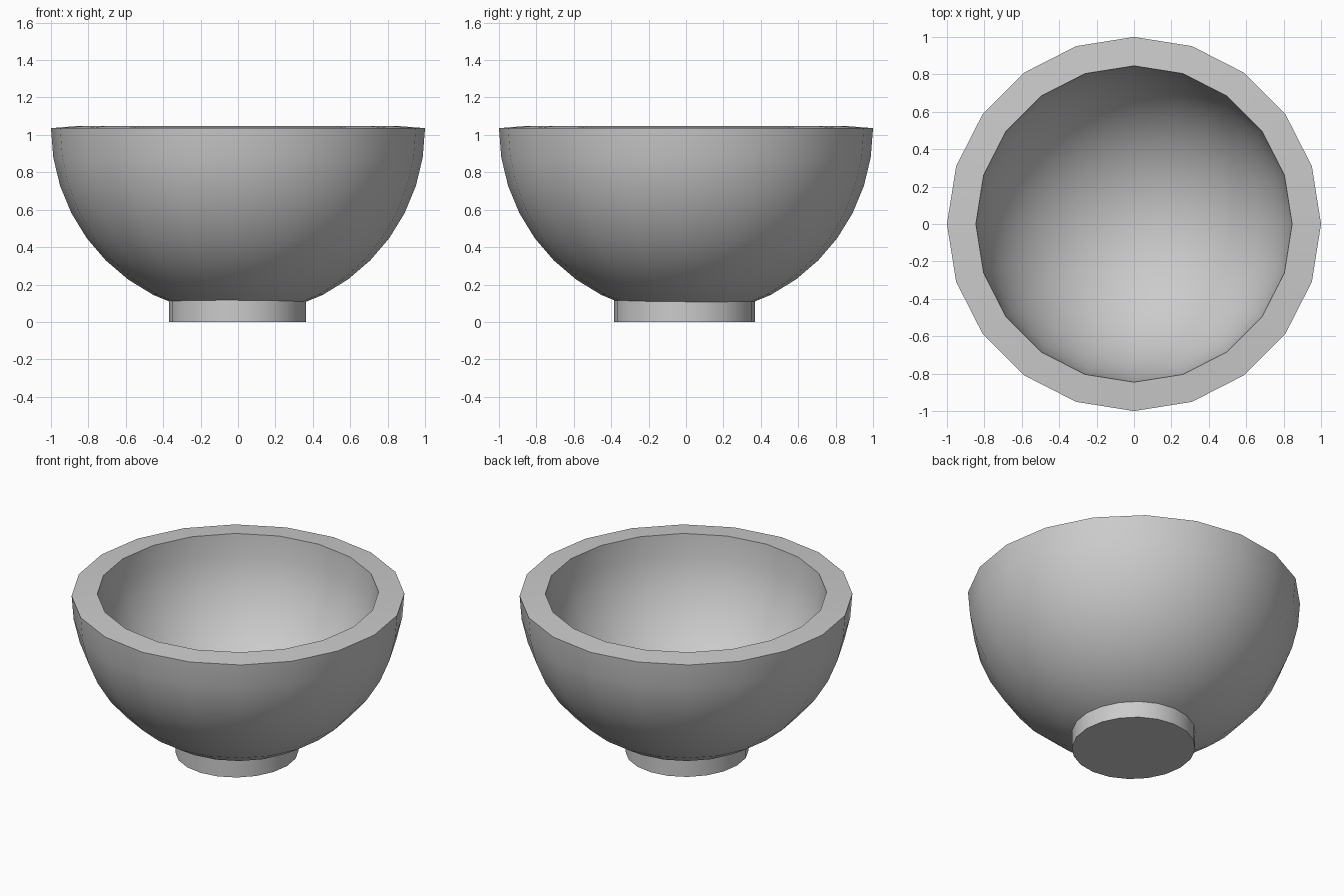
import bpy, bmesh
from mathutils import Matrix

if "Cube" in bpy.data.objects:
    bpy.data.objects.remove(bpy.data.objects["Cube"])

SIDES = 20
RIM_Z = 1.036


def make_object(name, bm):
    bmesh.ops.recalc_face_normals(bm, faces=bm.faces[:])
    mesh = bpy.data.meshes.new(name)
    bm.to_mesh(mesh)
    bm.free()
    obj = bpy.data.objects.new(name, mesh)
    bpy.context.collection.objects.link(obj)
    bpy.ops.object.select_all(action='DESELECT')
    obj.select_set(True)
    bpy.context.view_layer.objects.active = obj
    return obj


# Bowl: lower half of a sphere, thickened inward
bm = bmesh.new()
bmesh.ops.create_uvsphere(bm, u_segments=SIDES, v_segments=20, radius=1.0)
upper = [v for v in bm.verts if v.co.z > 0.01]
bmesh.ops.delete(bm, geom=upper, context='VERTS')
for f in bm.faces:
    f.normal_update()
    if f.normal.dot(f.calc_center_median()) < 0:
        f.normal_flip()
bmesh.ops.translate(bm, verts=bm.verts[:], vec=(0, 0, RIM_Z))
bowl = make_object("bowl", bm)
wall = bowl.modifiers.new("wall", 'SOLIDIFY')
wall.thickness = 0.155
wall.offset = -1
bpy.ops.object.modifier_apply(modifier=wall.name)
bpy.ops.object.shade_smooth_by_angle()

# Foot: short closed cylinder sunk slightly into the bowl wall
FOOT_H = 0.14
bm = bmesh.new()
bmesh.ops.create_cone(bm, cap_ends=True, segments=SIDES, radius1=1, radius2=1,
                      depth=FOOT_H,
                      matrix=Matrix.Translation((0, 0, FOOT_H / 2)))
bmesh.ops.scale(bm, verts=bm.verts[:], vec=(0.367, 0.377, 1))
bmesh.ops.translate(bm, verts=bm.verts[:], vec=(-0.003, -0.007, 0))
foot = make_object("foot", bm)
bpy.ops.object.shade_smooth_by_angle()
